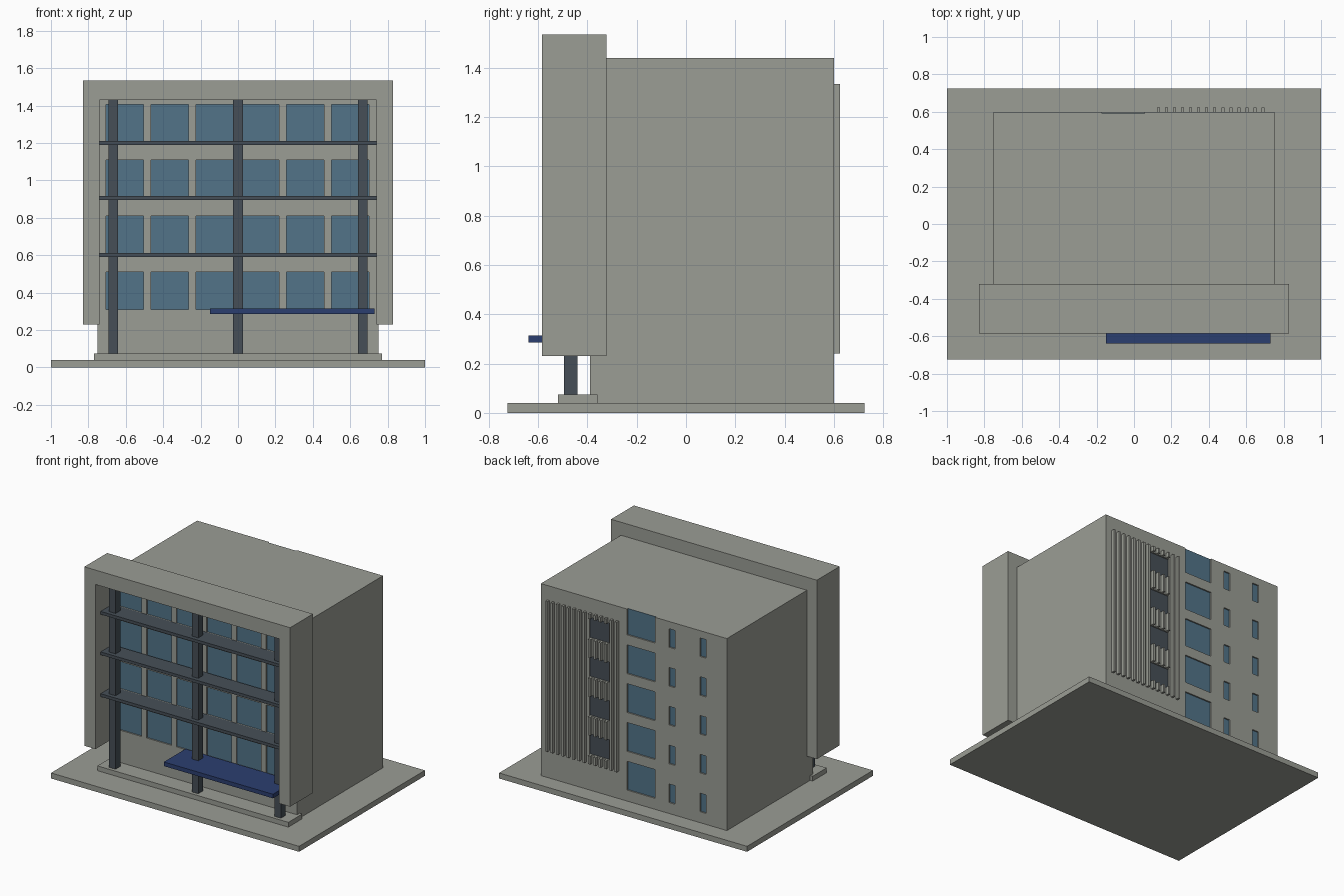
import bpy, bmesh
from mathutils import Vector

if "Cube" in bpy.data.objects:
    bpy.data.objects.remove(bpy.data.objects["Cube"])


def material(name, rgb):
    """Flat material from 0-255 display values."""
    m = bpy.data.materials.new(name)
    lin = [((c / 255 + 0.055) / 1.055) ** 2.4 for c in rgb]
    m.diffuse_color = (*lin, 1)
    m.use_nodes = True
    m.node_tree.nodes["Principled BSDF"].inputs["Base Color"].default_value = m.diffuse_color
    return m


CONCRETE = material("concrete", (155, 157, 149))
GLASS = material("window_glass", (82, 116, 137))
STEEL = material("dark_steel", (70, 79, 87))
BLUE = material("canopy_blue", (43, 62, 112))


def finish(name, bm, mat):
    bmesh.ops.recalc_face_normals(bm, faces=bm.faces)
    me = bpy.data.meshes.new(name)
    bm.to_mesh(me)
    bm.free()
    me.materials.append(mat)
    ob = bpy.data.objects.new(name, me)
    bpy.context.collection.objects.link(ob)
    return ob


def add_box(bm, x0, x1, y0, y1, z0, z1):
    verts = bmesh.ops.create_cube(bm, size=1)["verts"]
    for v in verts:
        v.co = Vector((x1 if v.co.x > 0 else x0,
                       y1 if v.co.y > 0 else y0,
                       z1 if v.co.z > 0 else z0))


def boxes(name, mat, items):
    bm = bmesh.new()
    for it in items:
        add_box(bm, *it)
    return finish(name, bm, mat)


W, Z0, Z1 = 0.75, 0.04, 1.44      # body half width, bottom, top
SKIN = 0.012                      # facade thickness = window recess


def facade(name, y_core, side, openings):
    """Wall skin with rectangular openings, laid on the core at y_core."""
    xs = sorted({-W, W, *[v for o in openings for v in o[:2]]})
    zs = sorted({Z0, Z1, *[v for o in openings for v in o[2:]]})
    bm = bmesh.new()
    grid = {(x, z): bm.verts.new((x, y_core, z)) for x in xs for z in zs}
    for xa, xb in zip(xs, xs[1:]):
        for za, zb in zip(zs, zs[1:]):
            cx, cz = (xa + xb) / 2, (za + zb) / 2
            if not any(o[0] < cx < o[1] and o[2] < cz < o[3] for o in openings):
                bm.faces.new([grid[xa, za], grid[xb, za], grid[xb, zb], grid[xa, zb]])
    ext = bmesh.ops.extrude_face_region(bm, geom=bm.faces[:])["geom"]
    moved = [g for g in ext if isinstance(g, bmesh.types.BMVert)]
    bmesh.ops.translate(bm, verts=moved, vec=(0, side * SKIN, 0))
    loose = [v for v in bm.verts if not v.link_faces]
    bmesh.ops.delete(bm, geom=loose, context="VERTS")
    return finish(name, bm, CONCRETE)


def panes(name, mat, y_core, side, openings):
    y = sorted((y_core, y_core + side * 0.002))
    return boxes(name, mat, [(a, b, *y, c, d) for a, b, c, d in openings])


# Ground slab, entrance step and building core
FRONT, BACK = -0.39 + SKIN, 0.60 - SKIN
boxes("ground_slab", CONCRETE, [(-1, 1, -0.725, 0.725, 0, 0.04)])
boxes("entrance_step", CONCRETE, [(-0.77, 0.77, -0.52, -0.36, 0.04, 0.075)])
boxes("building_core", CONCRETE, [(-W, W, FRONT, BACK, Z0, Z1)])

# Front windows: six across, four floors
front_x = [(-0.705, -0.505), (-0.465, -0.265), (-0.225, -0.02),
           (0.02, 0.22), (0.26, 0.46), (0.50, 0.70)]
front_open = [(a, b, 0.31 + 0.3 * k, 0.51 + 0.3 * k - (0.005 if k == 3 else 0))
              for a, b in front_x for k in range(4)]
facade("front_wall", FRONT, -1, front_open)
panes("front_windows", GLASS, FRONT, -1, front_open)

# Back windows: one wide and two narrow columns, five floors
back_open = []
for k in range(5):
    z = 0.12 + 0.283 * k
    back_open.append((-0.17, 0.055, z, min(z + 0.21, Z1)))
    back_open += [(a, a + 0.05, z, z + 0.135) for a in (-0.333, -0.583)]
# Dark stairwell openings behind the fins
dark_open = [(0.20, 0.36, 0.30 + 0.283 * k, 0.45 + 0.283 * k) for k in range(4)]
facade("back_wall", BACK, 1, back_open + dark_open)
panes("back_windows", GLASS, BACK, 1, back_open)
panes("stairwell_panels", STEEL, BACK, 1, dark_open)

# Vertical fins, interrupted at the stairwell openings
fins = []
for i in range(14):
    x = 0.13 + 0.0431 * i
    cuts = [0.24]
    if 0.20 < x < 0.36:
        cuts += [z for o in dark_open for z in o[2:]]
    cuts.append(1.335)
    fins += [(x - 0.008, x + 0.008, 0.598, 0.624, a, b)
             for a, b in zip(cuts[::2], cuts[1::2])]
boxes("back_fins", CONCRETE, fins)

# Front portal frame, open at the bottom
bm = bmesh.new()
outline = [(-0.83, 0.23), (-0.83, 1.535), (0.83, 1.535), (0.83, 0.23),
           (0.74, 0.23), (0.74, 1.43), (-0.74, 1.43), (-0.74, 0.23)]
face = bm.faces.new([bm.verts.new((x, -0.585, z)) for x, z in outline])
ext = bmesh.ops.extrude_face_region(bm, geom=[face])["geom"]
bmesh.ops.translate(bm, verts=[g for g in ext if isinstance(g, bmesh.types.BMVert)],
                    vec=(0, 0.263, 0))
finish("portal_frame", bm, CONCRETE)
# Solid part of the frame head between the portal and the roof
boxes("frame_columns", STEEL, [(x - 0.026, x + 0.026, -0.495, -0.44, 0.075, 1.43)
                               for x in (-0.667, 0, 0.667)])
boxes("balcony_ledges", STEEL, [(-0.74, 0.74, -0.525, -0.39, z - 0.011, z + 0.011)
                                for z in (0.60, 0.905, 1.20)])
boxes("entrance_canopy", BLUE, [(-0.15, 0.73, -0.64, -0.39, 0.285, 0.315)])
